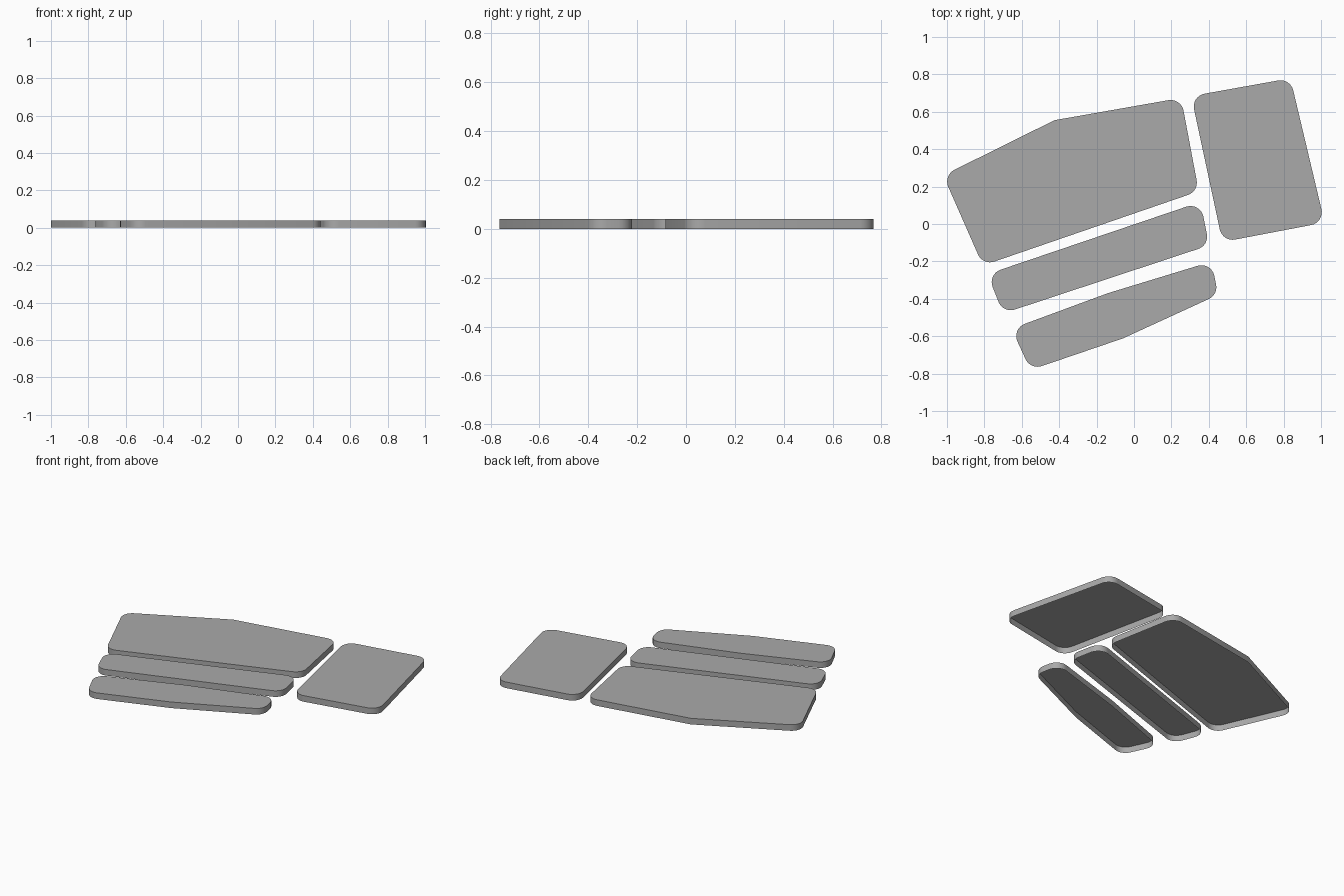
import bpy
import bmesh
from math import tan
from mathutils import Vector

if "Cube" in bpy.data.objects:
    bpy.data.objects.remove(bpy.data.objects["Cube"], do_unlink=True)

THICKNESS = 0.04
ARC_STEPS = 8

grey = bpy.data.materials.new("plain grey")
grey.use_nodes = True
grey.diffuse_color = (0.4, 0.4, 0.4, 1)
grey.node_tree.nodes["Principled BSDF"].inputs["Base Color"].default_value = grey.diffuse_color


def rounded_outline(corners, radius):
    """Round right-angled corners; leave the shallow bends crisp."""
    points = []
    for i, corner in enumerate(corners):
        c = Vector(corner)
        a = (Vector(corners[i - 1]) - c).normalized()
        b = (Vector(corners[(i + 1) % len(corners)]) - c).normalized()
        opening = a.angle(b)
        if opening > 2.5:
            points.append(c)
            continue
        reach = radius / tan(opening / 2)
        centre = c + (a + b).normalized() * (radius ** 2 + reach ** 2) ** 0.5
        start = (c + a * reach - centre).normalized()
        end = (c + b * reach - centre).normalized()
        for k in range(ARC_STEPS + 1):
            points.append(centre + start.slerp(end, k / ARC_STEPS) * radius)
    return points


def lid(name, corners, radius=0.07):
    """Extrude a rounded outline into a flat lid with a rim, open underneath."""
    bm = bmesh.new()
    base = bm.faces.new([bm.verts.new((p.x, p.y, 0)) for p in rounded_outline(corners, radius)])
    extruded = bmesh.ops.extrude_face_region(bm, geom=[base], use_keep_orig=True)
    top = [v for v in extruded["geom"] if isinstance(v, bmesh.types.BMVert)]
    bmesh.ops.translate(bm, verts=top, vec=(0, 0, THICKNESS))
    bmesh.ops.recalc_face_normals(bm, faces=bm.faces)
    underside = [f for f in bm.faces if f.calc_center_median().z < THICKNESS / 4]
    bmesh.ops.delete(bm, geom=underside, context="FACES_ONLY")
    mesh = bpy.data.meshes.new(name)
    bm.to_mesh(mesh)
    bm.free()
    mesh.materials.append(grey)
    obj = bpy.data.objects.new(name, mesh)
    bpy.context.collection.objects.link(obj)
    bpy.ops.object.select_all(action="DESELECT")
    obj.select_set(True)
    bpy.context.view_layer.objects.active = obj
    bpy.ops.object.shade_smooth_by_angle(angle=0.5)


# Large panel with one bent edge
lid("large_panel", [(-1.02, 0.26), (-0.808, -0.222), (0.346, 0.175), (0.252, 0.674), (-0.425, 0.555)])
# Separate four-sided panel
lid("side_panel", [(0.306, 0.684), (0.473, -0.096), (1.019, 0.008), (0.836, 0.779)])
# Straight narrow strip
lid("middle_strip", [(-0.783, -0.268), (-0.70, -0.478), (0.402, -0.114), (0.355, 0.118)])
# Narrow strip bent on both long edges
lid("front_strip", [(-0.655, -0.56), (-0.553, -0.78), (-0.06, -0.612), (0.45, -0.378),
                    (0.414, -0.201), (-0.14, -0.37)])
